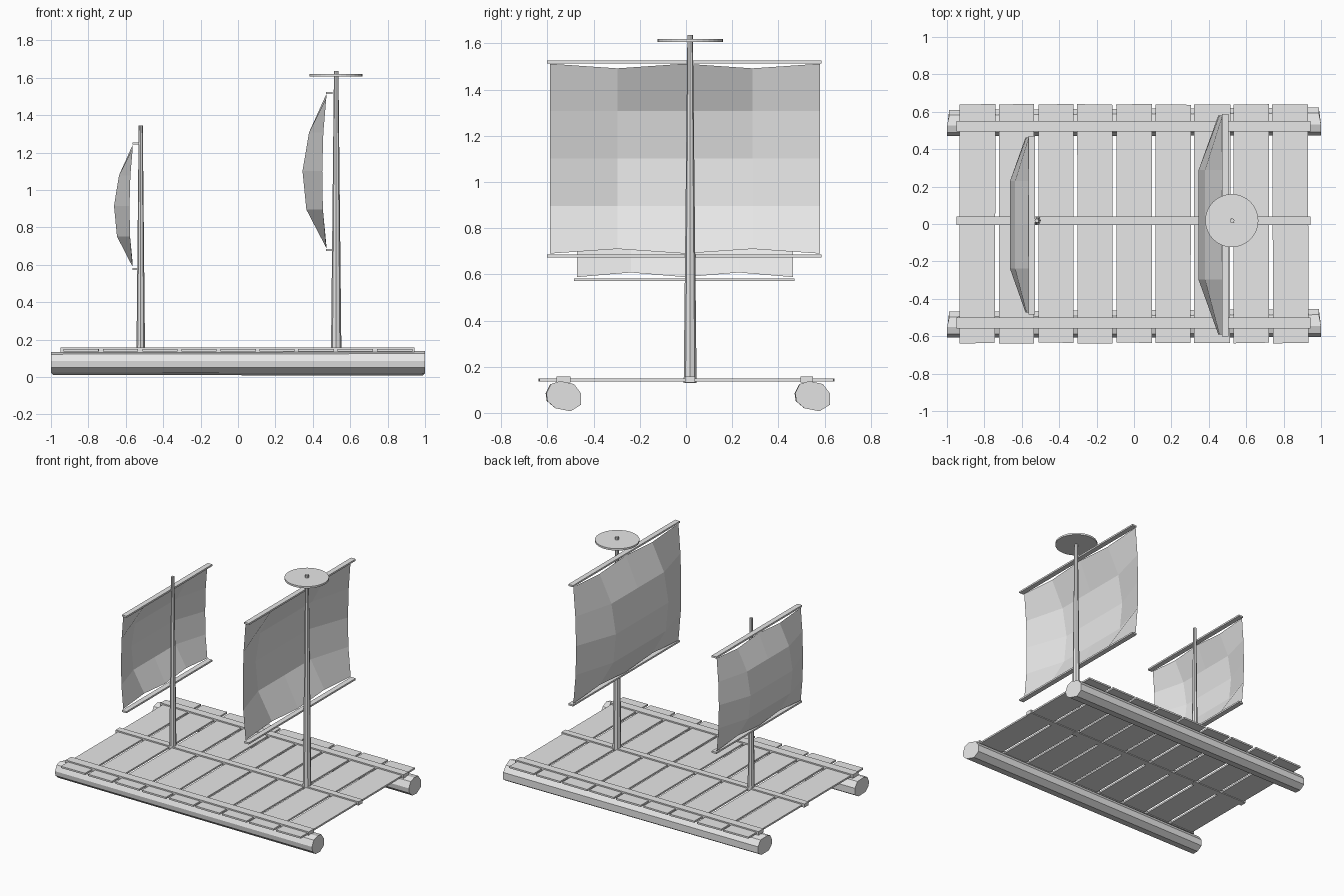
import bpy, bmesh, math, random
from mathutils import Vector, Matrix

random.seed(4)
cube = bpy.data.objects.get("Cube")
if cube:
    bpy.data.objects.remove(cube, do_unlink=True)

grey = bpy.data.materials.new("plain grey")
grey.use_nodes = True
grey.diffuse_color = (0.8, 0.8, 0.8, 1)
grey.node_tree.nodes["Principled BSDF"].inputs["Base Color"].default_value = (0.8, 0.8, 0.8, 1)


def finish(name, bm, fix_normals=True):
    if fix_normals:
        bmesh.ops.recalc_face_normals(bm, faces=bm.faces)
    mesh = bpy.data.meshes.new(name)
    bm.to_mesh(mesh)
    bm.free()
    mesh.materials.append(grey)
    obj = bpy.data.objects.new(name, mesh)
    bpy.context.collection.objects.link(obj)
    return obj


def box(name, low, high, wobble=0.0):
    """Box between two corners, its outline optionally a little uneven."""
    low, high = Vector(low), Vector(high)
    bm = bmesh.new()
    bmesh.ops.create_cube(bm, size=1)
    for v in bm.verts:
        v.co = (low + high) / 2 + v.co * (high - low)
    for sx in (-1, 1):
        for sy in (-1, 1):
            shift = Vector((random.uniform(-wobble, wobble), random.uniform(-wobble, wobble), 0))
            for v in bm.verts:
                d = v.co - (low + high) / 2
                if d.x * sx > 0 and d.y * sy > 0:
                    v.co += shift
    return finish(name, bm)


def pole(name, x, y, z0, z1, r0, r1, sides):
    bm = bmesh.new()
    bmesh.ops.create_cone(bm, cap_ends=True, segments=sides, radius1=r0, radius2=r1,
                          depth=z1 - z0, matrix=Matrix.Translation((x, y, (z0 + z1) / 2)))
    return finish(name, bm)


# Rough-hewn log floats along both sides
log_profile = [(-0.075, 0.085), (-0.055, 0.125), (-0.015, 0.138), (0.045, 0.125), (0.075, 0.085),
               (0.075, 0.035), (0.03, 0.007), (-0.035, 0.02), (-0.07, 0.05)]


def log(name, y):
    bm = bmesh.new()
    rings = []
    for x, shift, scale in ((-1, -0.008, 0.93), (1, 0, 1)):
        rings.append([bm.verts.new((x - 0.012 * (dy > 0) * x, y + dy * scale + shift,
                                    0.075 + (z - 0.075) * scale)) for dy, z in log_profile])
    n = len(log_profile)
    for i in range(n):
        j = (i + 1) % n
        bm.faces.new((rings[0][i], rings[0][j], rings[1][j], rings[1][i]))
    for ring in rings:
        bm.faces.new(ring)
    finish(name, bm)


log("right_log", -0.53)
log("left_log", 0.548)

# Deck planks laid across the logs
for i in range(9):
    x = -0.837 + i * 0.2092
    box(f"deck_plank_{i + 1}", (x - 0.095, -0.636, 0.137), (x + 0.095, 0.64, 0.149), 0.003)

# Long battens over the planks
for name, y0, y1 in (("right_batten", -0.56, -0.50), ("middle_batten", -0.005, 0.04),
                     ("left_batten", 0.495, 0.55)):
    box(name, (-0.95, y0, 0.132), (0.943, y1, 0.158))

# Masts and lookout platform
pole("main_mast", 0.525, 0.018, 0.13, 1.637, 0.028, 0.012, 8)
pole("small_mast", -0.52, 0.018, 0.13, 1.345, 0.023, 0.011, 8)
pole("lookout_platform", 0.523, 0.018, 1.606, 1.619, 0.142, 0.142, 32)


def sail(name, x, half, cy, z0, z1, belly, hem):
    """Billowing cloth sheet, four panels each way, bellied towards -x."""
    bm = bmesh.new()
    fullness = (0, 0.84, 1, 0.73, 0)
    grid = []
    for r in range(5):
        row = []
        for c in range(5):
            z = z0 + (z1 - z0) * r / 4
            inner = 0 < c < 4
            bulge = belly * fullness[r] * (1 if inner else 0.17)
            if c in (1, 3):
                z += hem * (r == 0) - hem * (r == 4)
            row.append(bm.verts.new((x - bulge, cy + half * (c - 2) / 2, z)))
        grid.append(row)
    for r in range(4):
        for c in range(4):
            bm.faces.new((grid[r][c], grid[r + 1][c], grid[r + 1][c + 1], grid[r][c + 1]))
    finish(name, bm, False)


# Sails with an upper and lower yard each
for label, x, half, cy, z0, z1, belly in (("main", 0.472, 0.585, -0.005, 0.69, 1.512, 0.127),
                                          ("small", -0.563, 0.468, -0.005, 0.588, 1.242, 0.1)):
    sail(label + "_sail", x, half, cy, z0, z1, belly, 0.02)
    for part, z in (("lower", z0 - 0.011), ("upper", z1 + 0.007)):
        box(f"{label}_{part}_yard", (x - 0.002, cy - half - 0.012, z - 0.006),
            (x + 0.034, cy + half + 0.007, z + 0.006))
